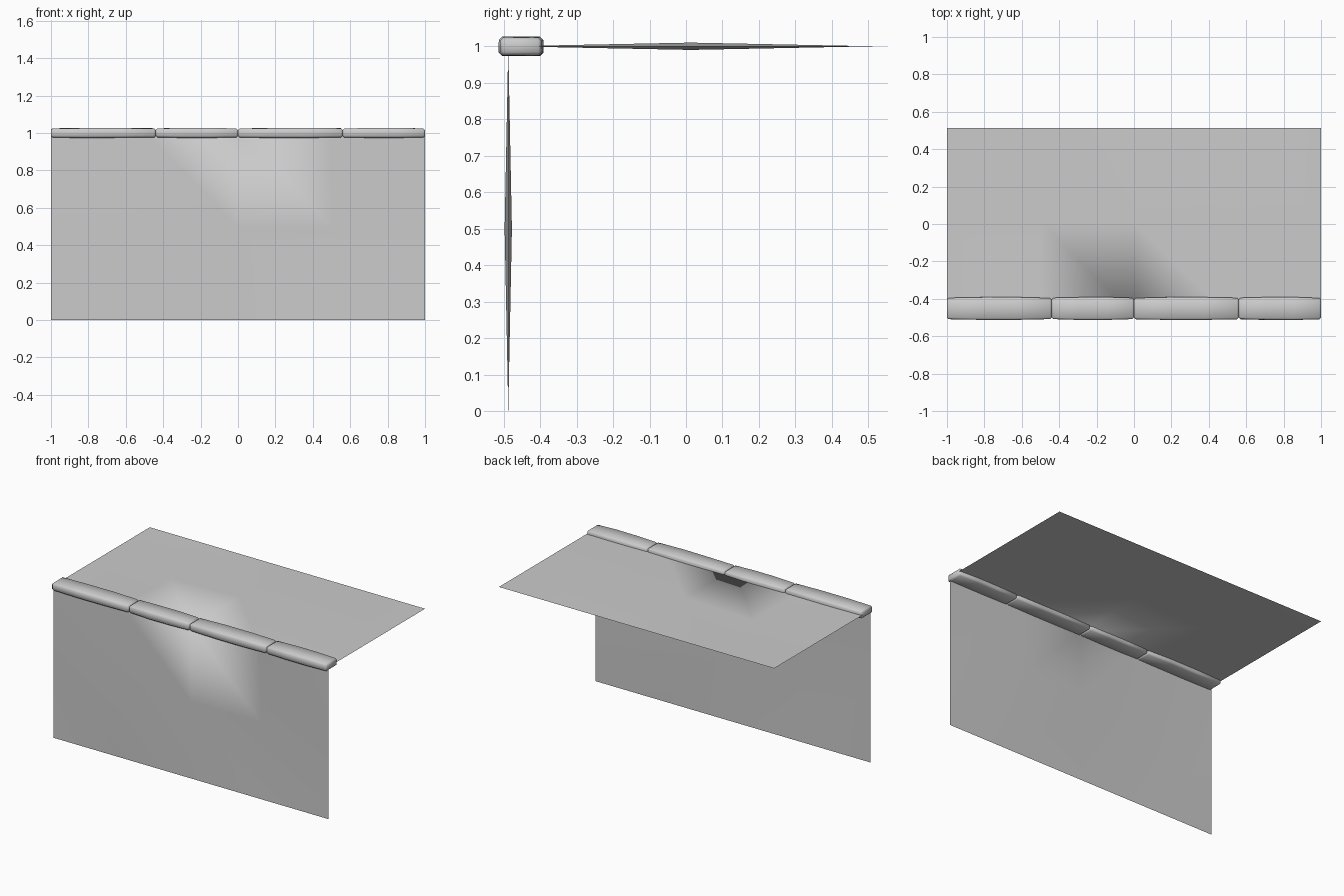
import bpy, bmesh, random
from mathutils import Vector

cube = bpy.data.objects.get("Cube")
if cube:
    bpy.data.objects.remove(cube, do_unlink=True)

random.seed(4)
EDGE_Y = -0.487


def material(name, rgb):
    m = bpy.data.materials.new(name)
    m.use_nodes = True
    m.diffuse_color = (*rgb, 1)
    m.node_tree.nodes["Principled BSDF"].inputs["Base Color"].default_value = (*rgb, 1)
    return m


grey = material("plain grey", (0.6, 0.6, 0.6))


def finish(bm, name):
    mesh = bpy.data.meshes.new(name)
    bm.to_mesh(mesh)
    bm.free()
    mesh.materials.append(grey)
    mesh.shade_smooth()
    ob = bpy.data.objects.new(name, mesh)
    bpy.context.collection.objects.link(ob)
    return ob


# Ground sheet and cliff sheet: coarse grids joined only at the middle of the rim
def add_sheet(bm, origin, up, normal, wobble):
    rows = []
    for r in range(3):
        rows.append([bm.verts.new(origin + Vector((-1 + c * 0.5, 0, 0)) + up * r * 0.5
                                  + normal * (wobble[c] if r == 1 else 0))
                     for c in range(5)])
    for r in range(2):
        for c in range(4):
            a, b = rows[r][c], rows[r][c + 1]
            d, e = rows[r + 1][c], rows[r + 1][c + 1]
            bm.faces.new((a, b, d))
            bm.faces.new((b, e, d))
    return rows


bm = bmesh.new()
cliff = add_sheet(bm, Vector((0, EDGE_Y, 0)), Vector((0, 0, 1)), Vector((0, -1, 0)),
                  (0, 0.01, -0.004, -0.01, 0))
ground = add_sheet(bm, Vector((0, EDGE_Y, 1)), Vector((0, 1, 0)), Vector((0, 0, 1)),
                   (0, -0.01, 0.004, 0.01, 0))
bmesh.ops.pointmerge(bm, verts=[cliff[2][2], ground[0][2]], merge_co=(0, EDGE_Y, 1))
finish(bm, "ground_and_cliff_sheets")


# Rim stones: slightly uneven bevelled blocks laid end to end
def rim_stone(name, x0, x1):
    bm = bmesh.new()
    bmesh.ops.create_cube(bm, size=1)
    along = [e for e in bm.edges if abs(e.verts[0].co.x - e.verts[1].co.x) > 0.5]
    bmesh.ops.subdivide_edges(bm, edges=along, cuts=2)
    for v in bm.verts:
        end = abs(v.co.x) > 0.4
        depth, height = (0.113, 0.048) if end else (0.121, 0.052)
        v.co = Vector(((x0 + x1) / 2 + v.co.x * (x1 - x0),
                       -0.452 + v.co.y * depth + random.uniform(-0.001, 0.001),
                       1 + v.co.z * height + random.uniform(-0.001, 0.001)))
    sharp = [e for e in bm.edges if e.calc_face_angle() > 0.8]
    bmesh.ops.bevel(bm, geom=sharp, offset=0.009, segments=1, affect='EDGES')
    finish(bm, name)


cuts = (-1, -0.44, 0, 0.56, 1)
for i, (x0, x1) in enumerate(zip(cuts, cuts[1:])):
    rim_stone(f"rim_stone_{i + 1}", x0, x1)
